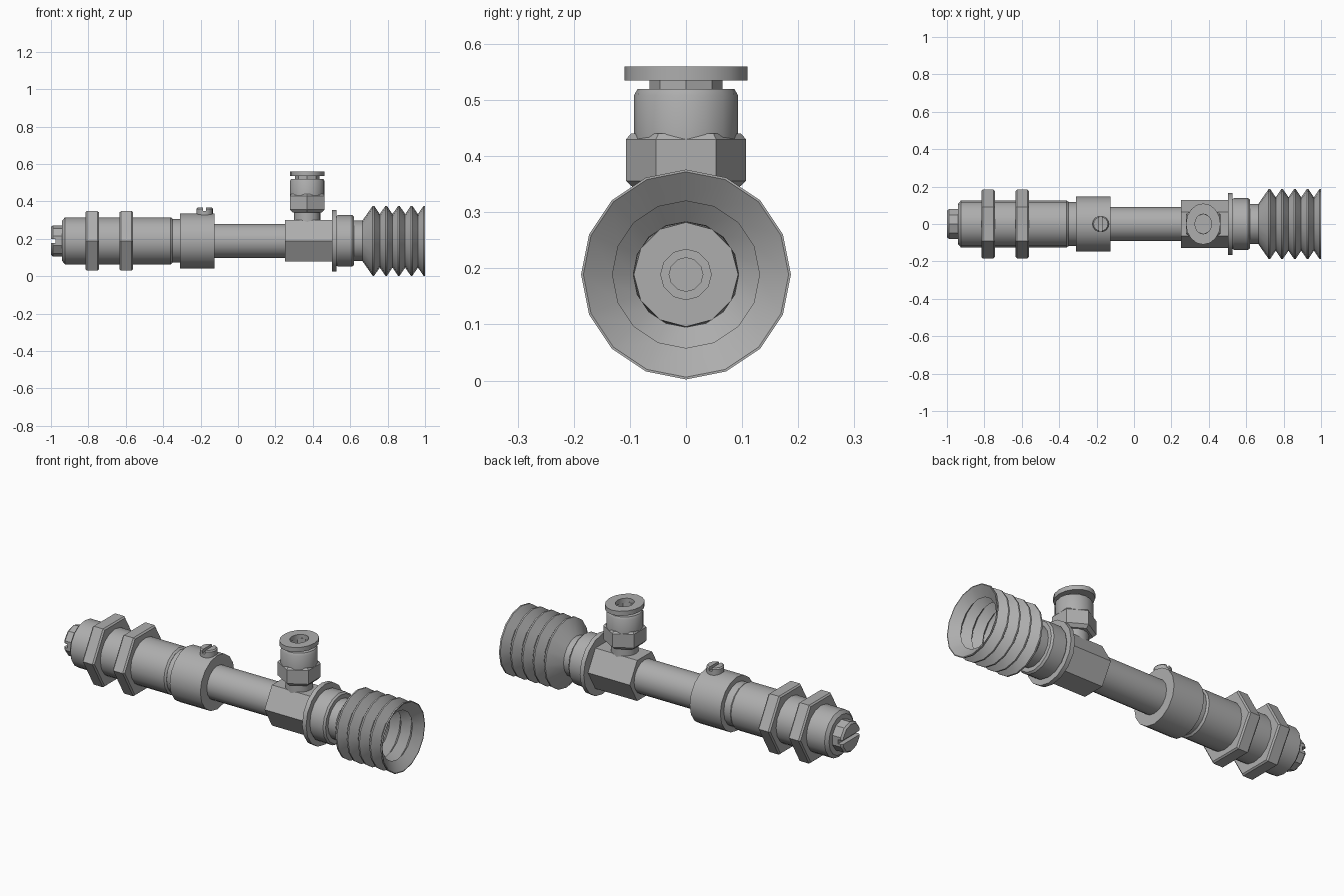
import bpy, bmesh, math
from mathutils import Vector

cube = bpy.data.objects.get("Cube")
if cube:
    bpy.data.objects.remove(cube, do_unlink=True)

AXIS_Z = 0.189       # height of the main horizontal axis
PORT_X = 0.37        # position of the upright fitting
SCREW_X = -0.178     # position of the collar screw

steel = bpy.data.materials.new("grey metal")
steel.use_nodes = True
GREY = (0.42, 0.42, 0.42, 1)
steel.diffuse_color = GREY
steel.node_tree.nodes["Principled BSDF"].inputs["Base Color"].default_value = GREY
parts = []


def lathe(bm, profile, sides, upright_x=None, phase=0.0, closed=False, stretch=1.0):
    """Revolve (position, radius) pairs about the main axis or an upright axis."""
    rings = []
    for t, r in profile:
        ring = []
        for i in range(sides):
            a = phase + 2 * math.pi * i / sides
            c, s = r * math.cos(a), r * math.sin(a)
            co = (t, c, AXIS_Z + s) if upright_x is None else (upright_x + s * stretch, c, t)
            ring.append(bm.verts.new(co))
        rings.append(ring)
    pairs = list(zip(rings, rings[1:]))
    if closed:
        pairs.append((rings[-1], rings[0]))
    else:
        bm.faces.new(rings[0])
        bm.faces.new(rings[-1])
    for p, q in pairs:
        for i in range(sides):
            j = (i + 1) % sides
            bm.faces.new((p[i], p[j], q[j], q[i]))
    bmesh.ops.recalc_face_normals(bm, faces=bm.faces)


def finish(name, bm):
    mesh = bpy.data.meshes.new(name)
    bm.to_mesh(mesh)
    bm.free()
    mesh.materials.append(steel)
    obj = bpy.data.objects.new(name, mesh)
    bpy.context.collection.objects.link(obj)
    parts.append(obj)


def turned(name, profile, sides=16, **kw):
    bm = bmesh.new()
    lathe(bm, profile, sides, **kw)
    finish(name, bm)


def slotted(name, profile, sides, centre, normal, gap, **kw):
    """Two half heads left standing on either side of a screwdriver slot."""
    for label, sign in (("a", 1), ("b", -1)):
        bm = bmesh.new()
        lathe(bm, profile, sides, **kw)
        n = Vector(normal) * sign
        geom = bm.verts[:] + bm.edges[:] + bm.faces[:]
        bmesh.ops.bisect_plane(bm, geom=geom, plane_co=Vector(centre) + n * gap / 2,
                               plane_no=n, clear_inner=True)
        bmesh.ops.holes_fill(bm, edges=[e for e in bm.edges if e.is_boundary])
        bmesh.ops.recalc_face_normals(bm, faces=bm.faces)
        finish(name + "_" + label, bm)


# Threaded barrel, guide neck and sliding rod
turned("barrel", [(-0.94, 0.108), (-0.925, 0.126), (-0.36, 0.126), (-0.35, 0.118)])
turned("barrel_neck", [(-0.355, 0.117), (-0.30, 0.117)])
turned("rod", [(-0.14, 0.091), (0.26, 0.091)])

# Two hexagonal lock nuts
for label, x in (("outer", -0.78), ("inner", -0.597)):
    turned(label + "_lock_nut", [(x - 0.036, 0.176), (x - 0.028, 0.184),
                                 (x + 0.028, 0.184), (x + 0.036, 0.176)], 6)

# Slotted end screw
quarter = math.pi / 2
turned("end_screw_base", [(-0.975, 0.083), (-0.93, 0.083)], 10, phase=quarter)
slotted("end_screw_head", [(-1.0, 0.074), (-0.99, 0.083), (-0.974, 0.083)], 10,
        (0, 0, AXIS_Z), (0, 0, 1), 0.022, phase=quarter)

# Clamp collar with its slotted set screw
turned("collar", [(-0.31, 0.147), (-0.125, 0.147)])
turned("set_screw_base", [(0.30, 0.044), (0.348, 0.044)], upright_x=SCREW_X)
slotted("set_screw_head", [(0.345, 0.044), (0.36, 0.044), (0.367, 0.038)], 16,
        (SCREW_X, 0, 0), (1, 0, 0), 0.016, upright_x=SCREW_X)

# Hexagonal port block, flange and cup adapter
turned("port_block", [(0.25, 0.128), (0.505, 0.128)], 6)
turned("flange", [(0.503, 0.165), (0.527, 0.165)])
turned("adapter", [(0.525, 0.132), (0.535, 0.138), (0.61, 0.138), (0.62, 0.130)])

# Hollow stem inside the cup
turned("stem", [(0.60, 0.1), (0.67, 0.093), (0.67, 0.045), (0.64, 0.045),
                (0.64, 0.030), (0.60, 0.030)], 12, closed=True, phase=quarter)
turned("stem_floor", [(0.60, 0.04), (0.61, 0.04)], 8)

# Bellows cup: zigzag outside, parallel zigzag inside
FOLDS, START, PITCH = 5, 0.724, 0.068
outside = [(0.615, 0.108), (0.665, 0.108)]
inside = [(0.615, 0.092), (0.668, 0.094)]
for i in range(FOLDS):
    x = START + i * PITCH
    last = i == FOLDS - 1
    outside += [(x - 0.004, 0.187), (x + 0.004, 0.187)]
    inside.append((x + 0.004, 0.183 if last else 0.168))
    if not last:
        outside.append((x + PITCH / 2, 0.143))
        inside.append((x + PITCH / 2, 0.131))
turned("bellows_cup", outside + inside[::-1], closed=True)

# Upright push-in fitting
turned("fitting_neck", [(0.28, 0.07), (0.36, 0.07)], upright_x=PORT_X)
turned("fitting_nut", [(0.34, 0.09), (0.356, 0.107), (0.43, 0.107), (0.44, 0.098)], 6,
       upright_x=PORT_X)
turned("fitting_body", [(0.43, 0.093), (0.508, 0.093), (0.52, 0.086), (0.52, 0.055),
                        (0.45, 0.055), (0.43, 0.055)], upright_x=PORT_X, closed=True)
turned("release_sleeve", [(0.45, 0.065), (0.54, 0.065), (0.54, 0.053), (0.45, 0.053)],
       8, upright_x=PORT_X, closed=True)
turned("release_ring", [(0.535, 0.11), (0.56, 0.11), (0.56, 0.053), (0.535, 0.053)],
       upright_x=PORT_X, closed=True, stretch=0.84)
turned("fitting_floor", [(0.44, 0.06), (0.46, 0.06)], upright_x=PORT_X)

# Smooth the curved walls, keep the machined edges crisp
bpy.ops.object.select_all(action="DESELECT")
for obj in parts:
    obj.select_set(True)
bpy.context.view_layer.objects.active = parts[0]
bpy.ops.object.shade_smooth_by_angle(angle=math.radians(30))
